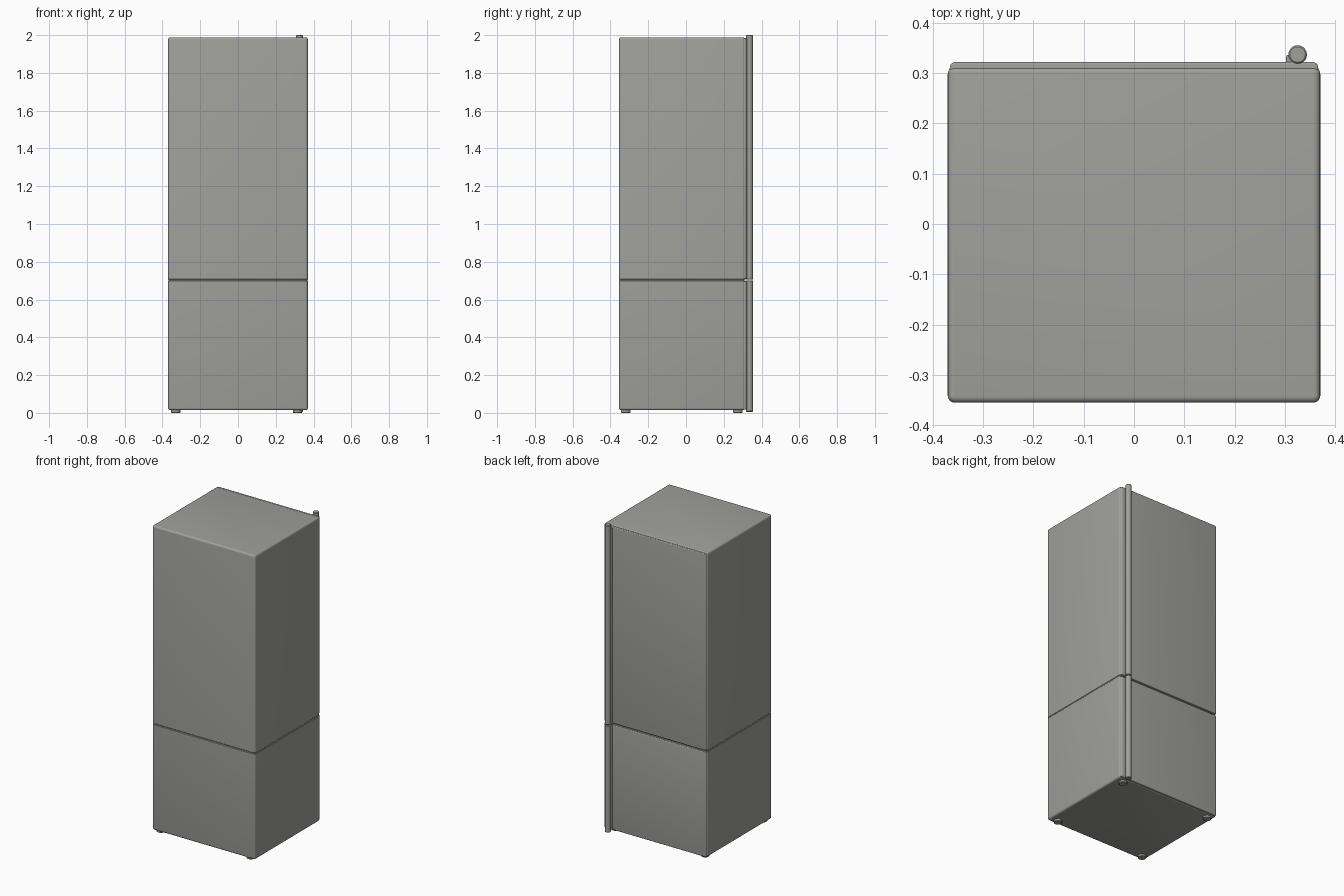
import bpy, bmesh
from math import cos, sin, pi, radians

cube = bpy.data.objects.get("Cube")
if cube:
    bpy.data.objects.remove(cube, do_unlink=True)


def make_material(name, value):
    mat = bpy.data.materials.new(name)
    mat.use_nodes = True
    mat.diffuse_color = value
    mat.node_tree.nodes["Principled BSDF"].inputs["Base Color"].default_value = value
    return mat


grey = make_material("warm grey", (0.35, 0.35, 0.335, 1))


def rounded_outline(x0, x1, y0, y1, r, steps=5):
    """Counter-clockwise rounded rectangle."""
    corners = [(x1 - r, y1 - r), (x0 + r, y1 - r), (x0 + r, y0 + r), (x1 - r, y0 + r)]
    return [(cx + r * cos((k + i / steps) * pi / 2), cy + r * sin((k + i / steps) * pi / 2))
            for k, (cx, cy) in enumerate(corners) for i in range(steps + 1)]


def loft(name, box, radius, levels):
    """Stack rounded rectangles; each level is (height, inset)."""
    x0, x1, y0, y1 = box
    bm = bmesh.new()
    rings = []
    for z, d in levels:
        outline = rounded_outline(x0 + d, x1 - d, y0 + d, y1 - d, max(radius - d, 0.002))
        rings.append([bm.verts.new((x, y, z)) for x, y in outline])
    n = len(rings[0])
    for low, high in zip(rings, rings[1:]):
        for i in range(n):
            j = (i + 1) % n
            bm.faces.new((low[i], low[j], high[j], high[i]))
    bm.faces.new(rings[0][::-1])
    bm.faces.new(rings[-1])
    return finish(name, bm)


def finish(name, bm):
    mesh = bpy.data.meshes.new(name)
    bm.to_mesh(mesh)
    bm.free()
    obj = bpy.data.objects.new(name, mesh)
    bpy.context.collection.objects.link(obj)
    mesh.materials.append(grey)
    bpy.context.view_layer.objects.active = obj
    bpy.ops.object.select_all(action="DESELECT")
    obj.select_set(True)
    bpy.ops.object.shade_smooth_by_angle(angle=radians(35))
    return obj


def soft_ends(bottom, top, r, steps=4):
    """Levels for a block whose top and bottom edges are rounded."""
    arc = [(r * (1 - sin(a)), r * (1 - cos(a))) for a in
           (pi / 2 * (1 - i / steps) for i in range(steps + 1))]
    return ([(bottom + dz, d) for dz, d in arc]
            + [(top - dz, d) for dz, d in reversed(arc)])


def cylinder(name, x, y, bottom, top, radius, bevel=0.003):
    box = (x - radius, x + radius, y - radius, y + radius)
    return loft(name, box, radius, [(bottom, bevel), (bottom + bevel, 0),
                                    (top - bevel, 0), (top, bevel)])


SEAM = 0.703
BOTTOM, TOP = 0.014, 1.988

# Cabinet with a shallow groove running around it
lower = soft_ends(BOTTOM, SEAM - 0.004, 0.012)
upper = soft_ends(SEAM + 0.004, TOP, 0.012)
groove = [(SEAM - 0.005, 0), (SEAM - 0.002, 0.003), (SEAM + 0.002, 0.003), (SEAM + 0.005, 0)]
loft("cabinet", (-0.37, 0.37, -0.355, 0.312), 0.014, lower[:5] + groove + upper[5:])

# Two door panels, parted by the seam
for name, low, high in (("lower_door", BOTTOM + 0.004, SEAM - 0.006),
                        ("upper_door", SEAM + 0.006, TOP - 0.004)):
    loft(name, (-0.366, 0.366, 0.29, 0.322), 0.012, soft_ends(low, high, 0.005))

# Full-height handle bars and the strips that hold them
HANDLE_X, HANDLE_Y = 0.325, 0.3365
for part, low, high in (("lower", 0.006, SEAM - 0.002), ("upper", SEAM + 0.002, 2.0)):
    cylinder(part + "_handle", HANDLE_X, HANDLE_Y, low, high, 0.0185)
    loft(part + "_handle_strip", (0.302, 0.322, 0.315, 0.336), 0.005,
         soft_ends(max(low, BOTTOM + 0.008), min(high, TOP - 0.008), 0.003))

# Corner feet
for side, x in (("left", 0.315), ("right", -0.33)):
    for end, y in (("front", -0.32), ("back", 0.275)):
        cylinder(f"{end}_{side}_foot", x, y, 0.0, 0.03, 0.025)
